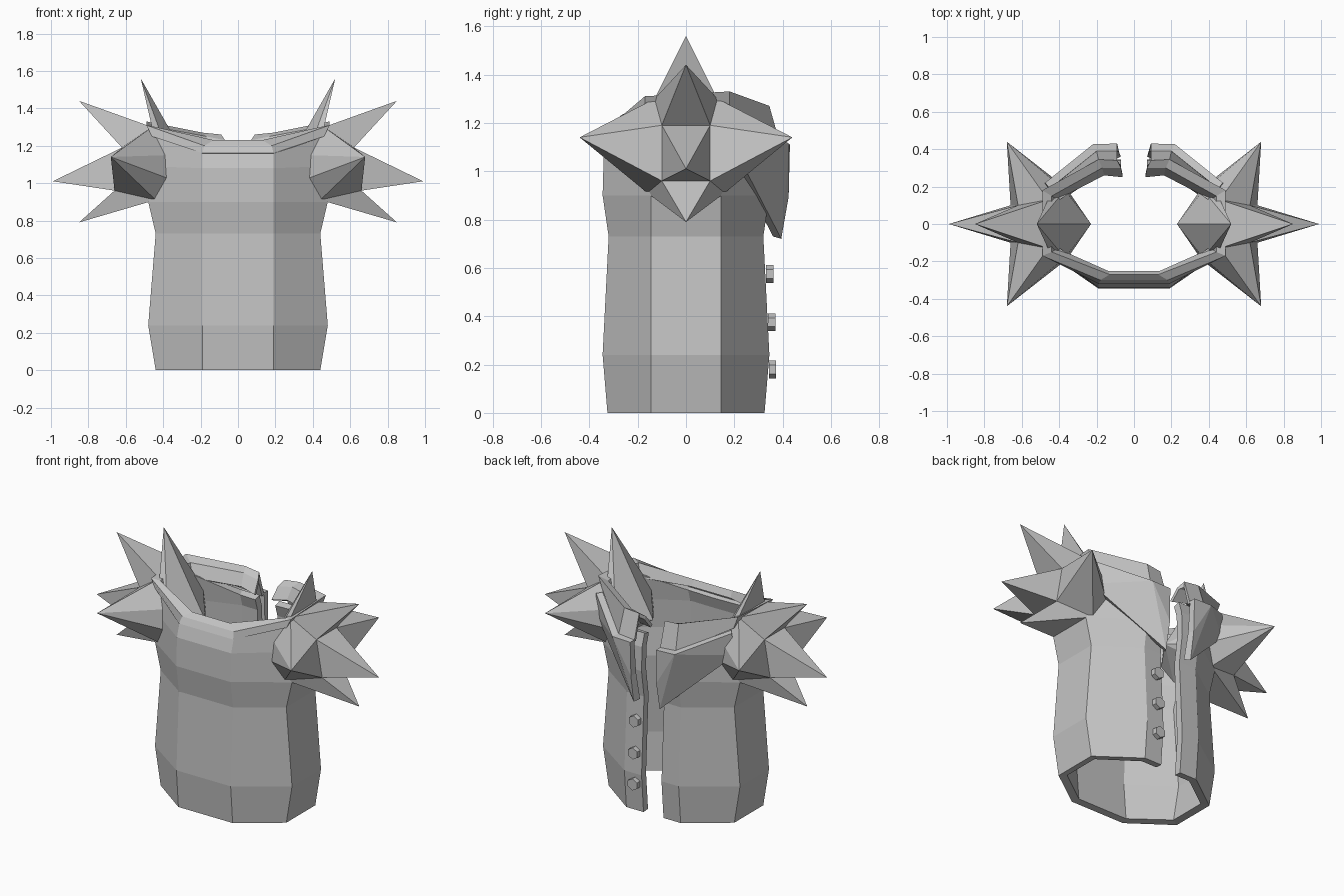
import bpy, math
from mathutils import Vector

if "Cube" in bpy.data.objects:
    bpy.data.objects.remove(bpy.data.objects["Cube"])

mat = bpy.data.materials.new("plain grey")
mat.diffuse_color = (0.55, 0.55, 0.55, 1)
mat.use_nodes = True
mat.node_tree.nodes["Principled BSDF"].inputs["Base Color"].default_value = mat.diffuse_color


def make(name, verts, faces, mirror=True, thick=0):
    me = bpy.data.meshes.new(name)
    me.from_pydata(verts, [], faces)
    me.materials.append(mat)
    ob = bpy.data.objects.new(name, me)
    bpy.context.collection.objects.link(ob)
    if mirror:
        m = ob.modifiers.new("mirror", 'MIRROR')
        m.use_clip = True
        m.merge_threshold = 0.002
    if thick:
        s = ob.modifiers.new("wall", 'SOLIDIFY')
        s.thickness, s.offset = thick, -1
        s.use_even_offset = True
    return ob


def loft(name, rows, thick):
    n = len(rows[0])
    faces = [(r*n+i, r*n+i+1, (r+1)*n+i+1, (r+1)*n+i)
             for r in range(len(rows)-1) for i in range(n-1)]
    return make(name, [p for r in rows for p in r], faces, True, thick)


# vest body: half width, half depth, heights at front / side / back
rings = [(.44, .325, 0, 0, 0), (.48, .345, .24, .24, .24), (.44, .32, .73, .73, .73),
         (.48, .345, .90, .90, .90), (.47, .34, 1.08, 1.09, 1.05), (.455, .315, 1.16, 1.25, 1.13)]
rows = []
for hx, hy, zf, zs, zb in rings:
    rows.append([(0, -hy, zf), (.19, -hy, zf), (hx, -.145, zs), (hx, .145, zs),
                 (.19, hy, zb), (.07, hy, zb)])
loft("vest_body", rows, .045)

# collar: folded band around the neck, open at the back
collar = [
    [(0, -.32, 1.16), (.19, -.32, 1.16), (.46, -.17, 1.25), (.46, .18, 1.25), (.2, .39, 1.11), (.09, .39, 1.10)],
    [(0, -.30, 1.20), (.18, -.30, 1.20), (.49, -.17, 1.31), (.49, .18, 1.33), (.19, .345, 1.27), (.09, .34, 1.26)],
    [(0, -.27, 1.23), (.13, -.27, 1.23), (.44, -.15, 1.30), (.44, .15, 1.30), (.17, .30, 1.25), (.07, .30, 1.23)],
    [(0, -.25, 1.19), (.14, -.25, 1.19), (.41, -.13, 1.22), (.41, .13, 1.22), (.16, .26, 1.18), (.06, .25, 1.16)]]
loft("collar", collar, .02)

# lapels: pointed plates at the back opening
lapel = [(.07, .36, .73), (.08, .385, .90), (.09, .39, 1.11), (.2, .39, 1.12), (.45, .19, 1.24), (.46, .17, 1.1)]
make("lapel", lapel, [(1, 0, 3), (1, 3, 2), (0, 5, 3), (3, 5, 4)], True, .04)

# shoulder: spiked ball built from fans over shared valley points
up, low = (.62, .10, 1.19), (.66, .10, .96)
top, mid, mid2, bot = (.46, .13, 1.30), (.37, .18, 1.15), (.36, .19, 1.02), (.44, .16, .91)
inner = (.23, 0, 1.05)


def m(p):
    return (p[0], -p[1], p[2])


side = [up, top, mid, mid2, bot, low]
fans = [((.99, 0, 1.01), [m(up), up, low, m(low)]),
        ((.85, 0, 1.44), [m(top), top, up, m(up)]),
        ((.85, 0, .79), [m(low), low, bot, m(bot)]),
        ((.68, .44, 1.14), side),
        ((.68, -.44, 1.14), [m(p) for p in reversed(side)]),
        ((.52, 0, 1.56), [top, m(top), m(mid), inner, mid]),
        (inner, [mid, m(mid), m(mid2), m(bot), bot, mid2])]
verts, faces = [], []


def idx(p):
    if p not in verts:
        verts.append(p)
    return verts.index(p)


for tip, base in fans:
    for a, b in zip(base, base[1:] + base[:1]):
        if tip == inner and {a, b} == {mid, m(mid)}:
            continue
        faces.append((idx(tip), idx(b), idx(a)))
ob = make("spiked_shoulder", verts, faces)
# consistent outward faces
import bmesh
bm = bmesh.new()
bm.from_mesh(ob.data)
bmesh.ops.recalc_face_normals(bm, faces=bm.faces)
bm.to_mesh(ob.data)
bm.free()

# three hexagonal buttons beside the opening
for i, (z, y) in enumerate([(.18, .358), (.375, .355), (.575, .347)]):
    bpy.ops.mesh.primitive_cylinder_add(vertices=6, radius=.037, depth=.03,
                                        location=(.115, y, z), rotation=(math.pi/2, 0, 0))
    b = bpy.context.object
    b.name = f"button_{i+1}"
    b.data.materials.append(mat)
